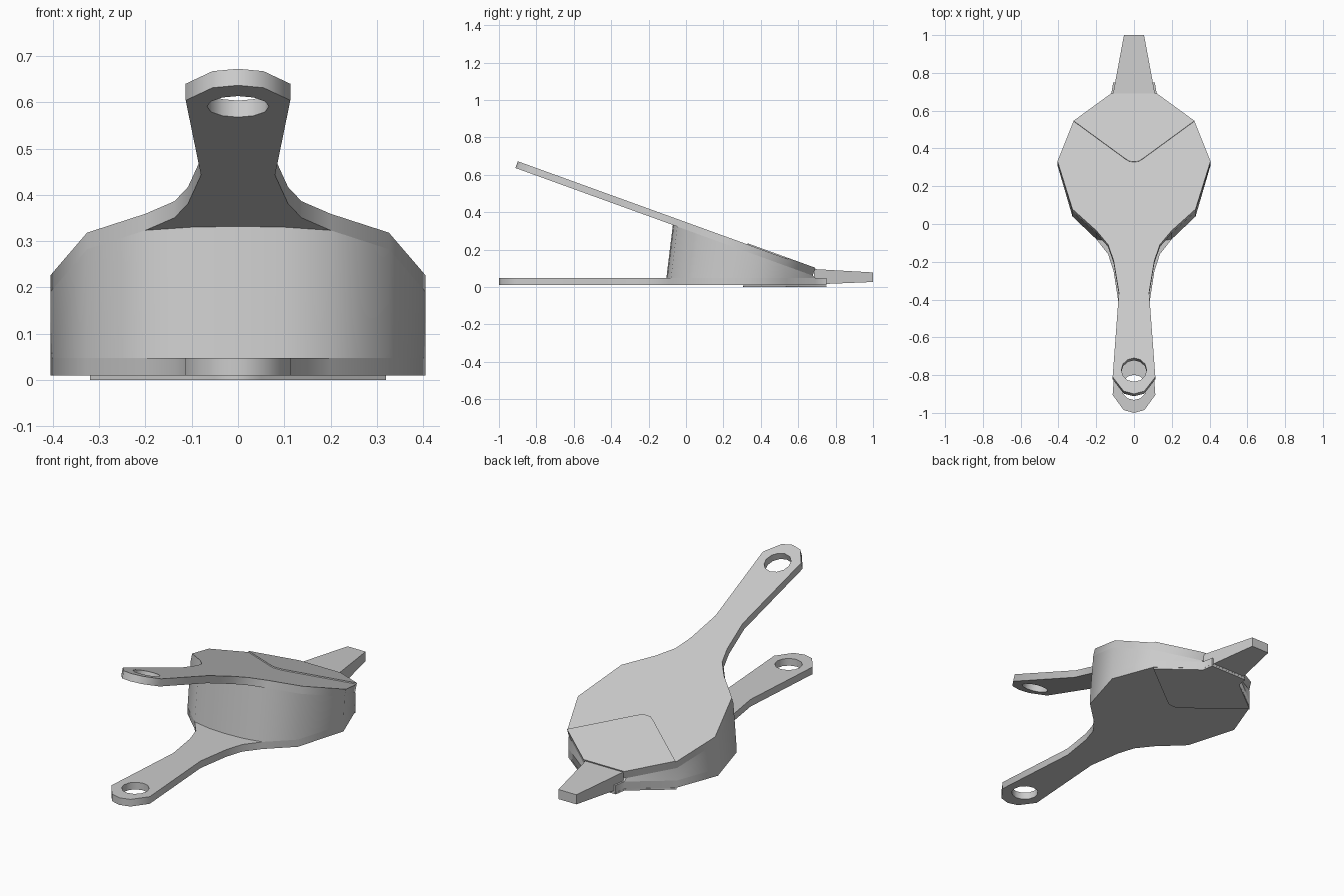
import bpy
import bmesh
from math import radians, cos, sin, pi
from mathutils import Matrix, Vector

if "Cube" in bpy.data.objects:
    bpy.data.objects.remove(bpy.data.objects["Cube"])

grey = bpy.data.materials.new("plain_grey")
grey.use_nodes = True
COLOUR = (0.6, 0.6, 0.6, 1)
grey.diffuse_color = COLOUR
grey.node_tree.nodes["Principled BSDF"].inputs["Base Color"].default_value = COLOUR

# Half outlines (x, y): handle, then the rounded belly, then the nozzle neck
HANDLE = [(0, -1), (0.055, -0.985), (0.113, -0.905), (0.08, -0.43),
          (0.108, -0.25), (0.137, -0.16)]
BELLY = [(0.2, -0.08), (0.326, 0.04), (0.405, 0.31), (0.32, 0.535), (0.12, 0.69)]
BULGE = [(0, -0.105), (0.1, -0.1)]
NECK = [(0.11, 0.75)]
FLAP = [(0, 0.305), (0.025, 0.308), (0.05, 0.325), (0.32, 0.535), (0.12, 0.69)]
THICK = 0.038

# Frames of the boards: the lower one is flat, the upper one opens at the neck
LOWER = Matrix.Translation((0, 0, 0.01))
HINGE = Vector((0, 0.69, 0.097))
UPPER = (Matrix.Translation(HINGE) @ Matrix.Rotation(radians(-19.9), 4, 'X')
         @ Matrix.Translation((0, -HINGE.y, -THICK)))


def mirrored(half):
    """Close a half outline across x = 0."""
    return half + [(-x, y) for x, y in reversed(half) if x > 0]


def finish(name, bm):
    bmesh.ops.recalc_face_normals(bm, faces=bm.faces)
    mesh = bpy.data.meshes.new(name)
    bm.to_mesh(mesh)
    bm.free()
    mesh.materials.append(grey)
    obj = bpy.data.objects.new(name, mesh)
    bpy.context.collection.objects.link(obj)
    bpy.ops.object.select_all(action='DESELECT')
    obj.select_set(True)
    bpy.context.view_layer.objects.active = obj
    bpy.ops.object.shade_smooth_by_angle(angle=radians(45))
    return obj


def plate(name, half, thick, frame, hole=False):
    """Extrude a mirrored outline, optionally pierced near the handle end."""
    bm = bmesh.new()
    loops = [mirrored(half)]
    if hole:
        loops.append([(0.067 * cos(i * pi / 6), -0.865 + 0.067 * sin(i * pi / 6))
                      for i in range(12)])
    for loop in loops:
        verts = [bm.verts.new((x, y, 0)) for x, y in loop]
        for a, b in zip(verts, verts[1:] + verts[:1]):
            bm.edges.new((a, b))
    bmesh.ops.triangle_fill(bm, edges=bm.edges[:], use_beauty=True)
    grown = bmesh.ops.extrude_face_region(bm, geom=bm.faces[:])["geom"]
    top = [v for v in grown if isinstance(v, bmesh.types.BMVert)]
    bmesh.ops.translate(bm, verts=top, vec=(0, 0, thick))
    bmesh.ops.transform(bm, matrix=frame, verts=bm.verts)
    return finish(name, bm)


def loft(name, first, second):
    """Join two matching rings of points into a closed solid."""
    bm = bmesh.new()
    a, b = ([bm.verts.new(p) for p in ring] for ring in (first, second))
    for i in range(len(a)):
        j = (i + 1) % len(a)
        bm.faces.new((a[i], a[j], b[j], b[i]))
    bm.faces.new(a)
    bm.faces.new(b)
    return finish(name, bm)


def rectangle(w, y, low, high):
    return [(-w, y, low), (w, y, low), (w, y, high), (-w, y, high)]


# Two boards with pierced handles
plate("lower_board", HANDLE + BELLY + NECK, THICK, LOWER, hole=True)
plate("upper_board", HANDLE + BELLY, THICK, UPPER, hole=True)

# Air chamber stretched between the facing sides of the boards
ring = mirrored(BULGE + BELLY)
loft("air_chamber", [LOWER @ Vector((x, y, THICK)) for x, y in ring],
     [UPPER @ Vector((x, y, 0)) for x, y in ring])

# Thin flaps over the neck
plate("lower_flap", FLAP + NECK, 0.0095, Matrix.Identity(4))
plate("upper_flap", FLAP, 0.006, UPPER @ Matrix.Translation((0, 0, THICK)))

# Tapered nozzle
loft("nozzle", rectangle(0.112, 0.685, 0.014, 0.096),
     rectangle(0.053, 1, 0.027, 0.078))
